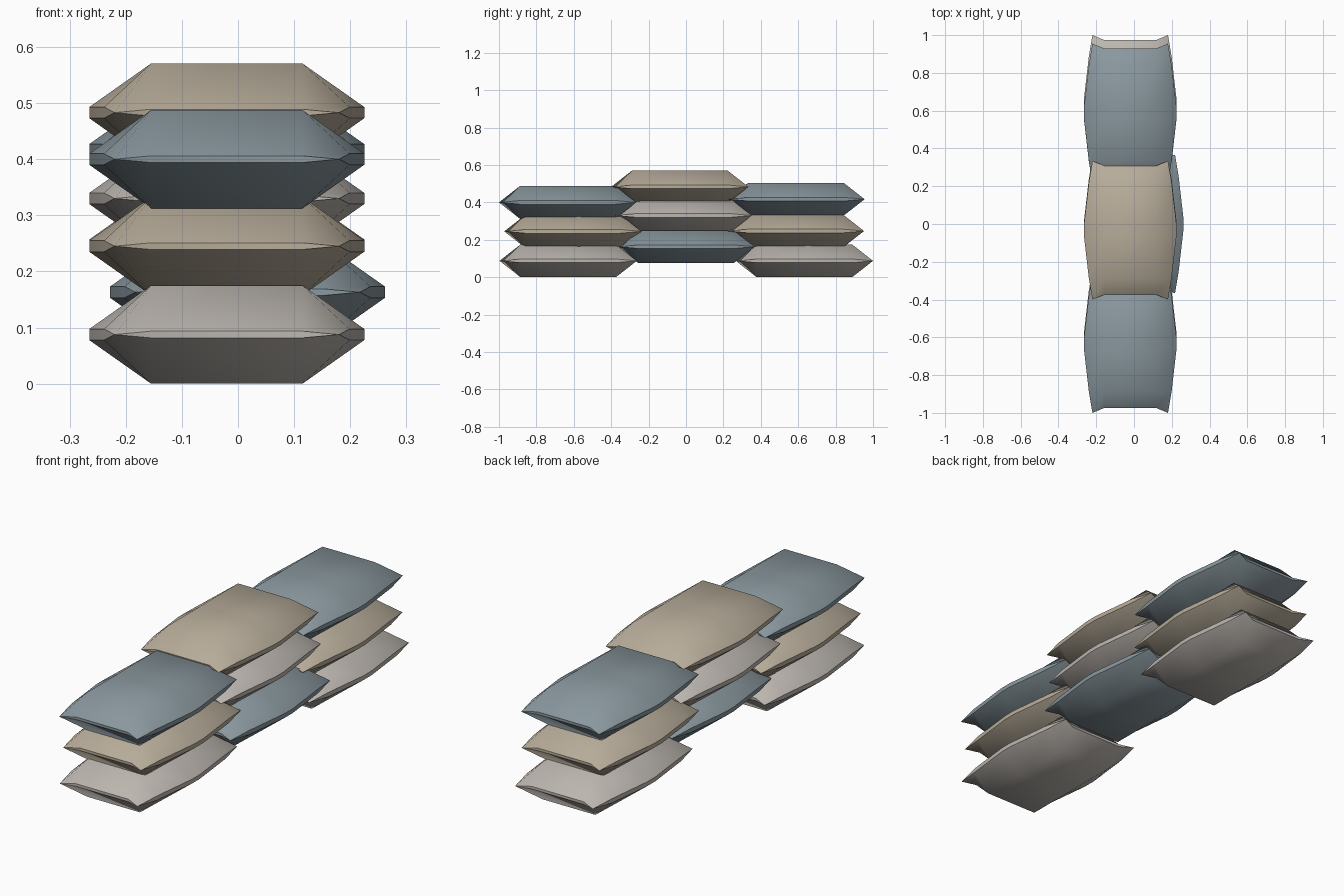
import bpy, bmesh, math

if "Cube" in bpy.data.objects:
    bpy.data.objects.remove(bpy.data.objects["Cube"])

HALF_H = 0.0875
COLS, ROWS = 4, 6
ROW_Y = [-0.34, -0.255, -0.03, 0.03, 0.255, 0.34]
SIDE_X = [0.20, 0.219, 0.245, 0.245, 0.219, 0.20]


def material(name, color):
    m = bpy.data.materials.new(name)
    m.diffuse_color = (*color, 1)
    m.use_nodes = True
    m.node_tree.nodes["Principled BSDF"].inputs["Base Color"].default_value = m.diffuse_color
    return m


light = material("light_cloth", (0.50, 0.465, 0.43))
tan = material("tan_cloth", (0.47, 0.41, 0.32))
blue = material("blue_cloth", (0.25, 0.31, 0.34))


def bag_point(i, j, side):
    """Point of the pillow grid; side is +1 for top, -1 for bottom."""
    edge_i, edge_j = i in (0, COLS - 1), j in (0, ROWS - 1)
    sx = -1 if i < COLS / 2 else 1
    x = sx * (SIDE_X[j] if edge_i else 0.135)
    y = ROW_Y[j]
    z = HALF_H
    if edge_i and edge_j:            # pinched corner
        y, z = math.copysign(0.367, y), 0.0
    elif edge_i:                     # long seam
        z = 0.010
    elif edge_j:                     # short seam
        z = 0.006
    return x, y, z * side


def make_bag(name, x, y, z, mat):
    bm = bmesh.new()
    v = {(i, j, s): bm.verts.new(bag_point(i, j, s))
         for i in range(COLS) for j in range(ROWS) for s in (-1, 1)}
    # top and bottom cloth
    for s in (-1, 1):
        for i in range(COLS - 1):
            for j in range(ROWS - 1):
                bm.faces.new([v[i, j, s], v[i + 1, j, s],
                              v[i + 1, j + 1, s], v[i, j + 1, s]])
    # seam band around the rim
    ring = [(i, 0) for i in range(COLS - 1)]
    ring += [(COLS - 1, j) for j in range(ROWS - 1)]
    ring += [(i, ROWS - 1) for i in range(COLS - 1, 0, -1)]
    ring += [(0, j) for j in range(ROWS - 1, 0, -1)]
    for a, b in zip(ring, ring[1:] + ring[:1]):
        bm.faces.new([v[(*a, -1)], v[(*b, -1)], v[(*b, 1)], v[(*a, 1)]])
    bmesh.ops.remove_doubles(bm, verts=bm.verts[:], dist=0.0005)
    bmesh.ops.recalc_face_normals(bm, faces=bm.faces[:])
    mesh = bpy.data.meshes.new(name)
    bm.to_mesh(mesh)
    bm.free()
    mesh.materials.append(mat)
    ob = bpy.data.objects.new(name, mesh)
    ob.location = (x, y, z)
    bpy.context.collection.objects.link(ob)
    bpy.ops.object.select_all(action='DESELECT')
    ob.select_set(True)
    bpy.context.view_layer.objects.active = ob
    bpy.ops.object.shade_smooth_by_angle(angle=math.radians(45))


# three interlocked stacks of bags: x, y, z, cloth
stacks = {
    "front": [(-0.02, -0.63, 0.0875, light), (-0.02, -0.605, 0.245, tan),
              (-0.02, -0.633, 0.40, blue)],
    "middle": [(0.017, 0.0, 0.163, blue), (-0.02, -0.015, 0.33, light),
               (-0.02, -0.033, 0.483, tan)],
    "back": [(-0.02, 0.633, 0.0875, light), (-0.02, 0.585, 0.247, tan),
             (-0.02, 0.588, 0.417, blue)],
}
for stack, bags in stacks.items():
    for level, bag in zip(("lower", "centre", "upper"), bags):
        make_bag(f"{stack}_{level}_sandbag", *bag)
